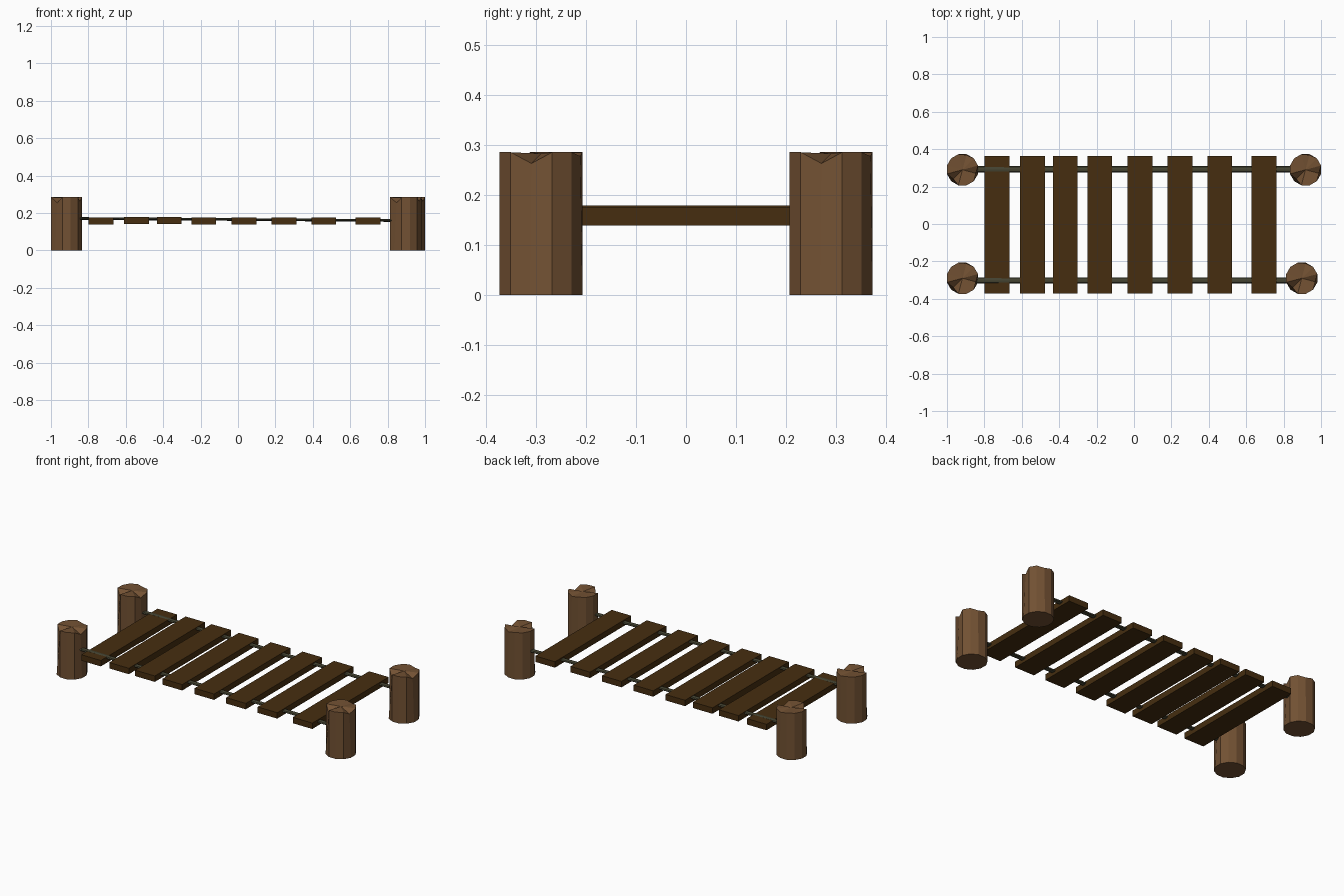
import bpy, bmesh, math
from mathutils import Vector

cube = bpy.data.objects.get("Cube")
if cube:
    bpy.data.objects.remove(cube, do_unlink=True)


def material(name, rgb):
    m = bpy.data.materials.new(name)
    m.use_nodes = True
    m.diffuse_color = (*rgb, 1)
    m.node_tree.nodes["Principled BSDF"].inputs["Base Color"].default_value = (*rgb, 1)
    return m


bark = material("post_brown", (0.17, 0.083, 0.033))
timber = material("plank_dark_brown", (0.061, 0.027, 0.005))
cord = material("rope_olive", (0.06, 0.058, 0.032))


def finish(bm, name, mat):
    bmesh.ops.recalc_face_normals(bm, faces=bm.faces)
    mesh = bpy.data.meshes.new(name)
    bm.to_mesh(mesh)
    bm.free()
    mesh.materials.append(mat)
    ob = bpy.data.objects.new(name, mesh)
    bpy.context.collection.objects.link(ob)
    return ob


# Faceted log post whose top rim is chipped in a few places
POST_R, POST_H, SIDES = 0.086, 0.285, 12
CHIPS = {7: 0.62, 11: 0.72, 2: 0.9}


def post(name, x, y):
    bm = bmesh.new()
    bottom, rim = [], []
    for i in range(SIDES):
        a = math.tau * (i + 0.5) / SIDES
        out = Vector((math.cos(a), math.sin(a), 0)) * POST_R
        bottom.append(bm.verts.new(out))
        chip = CHIPS.get(i, 1)
        rim.append(bm.verts.new(out * (0.5 + chip / 2) + Vector((0, 0, POST_H - (1 - chip) * 0.08))))
    bm.faces.new(bottom)
    centre = bm.verts.new((0, 0, POST_H - 0.003))
    for i in range(SIDES):
        j = (i + 1) % SIDES
        bm.faces.new((bottom[i], bottom[j], rim[j], rim[i]))
        bm.faces.new((rim[i], rim[j], centre))
    finish(bm, name, bark).location = (x, y, 0)


post("post_back_right", -0.917, 0.29)
post("post_front_right", -0.917, -0.29)
post("post_back_left", 0.917, 0.29)
post("post_front_left", 0.897, -0.29)

# Planks laid across the ropes with uneven gaps
PLANKS = [-0.732, -0.543, -0.368, -0.183, 0.032, 0.246, 0.458, 0.695]
for n, x in enumerate(PLANKS):
    bm = bmesh.new()
    bmesh.ops.create_cube(bm, size=1)
    bmesh.ops.scale(bm, vec=(0.132, 0.735, 0.036), verts=bm.verts)
    z = 0.160 if -0.6 < x < -0.3 else 0.157
    finish(bm, f"plank_{n + 1}", timber).location = (x, -0.003, z)

# Flattened ropes sagging slightly from one end to the other
for name, y in (("rope_back", 0.292), ("rope_front", -0.302)):
    bm = bmesh.new()
    rings = []
    for x, z in ((-0.86, 0.171), (0.86, 0.160)):
        rings.append([bm.verts.new((x, y + 0.017 * math.cos(math.tau * k / 8),
                                    z + 0.007 * math.sin(math.tau * k / 8)))
                      for k in range(8)])
    for k in range(8):
        j = (k + 1) % 8
        bm.faces.new((rings[0][k], rings[0][j], rings[1][j], rings[1][k]))
    for ring in rings:
        bm.faces.new(ring)
    finish(bm, name, cord)
